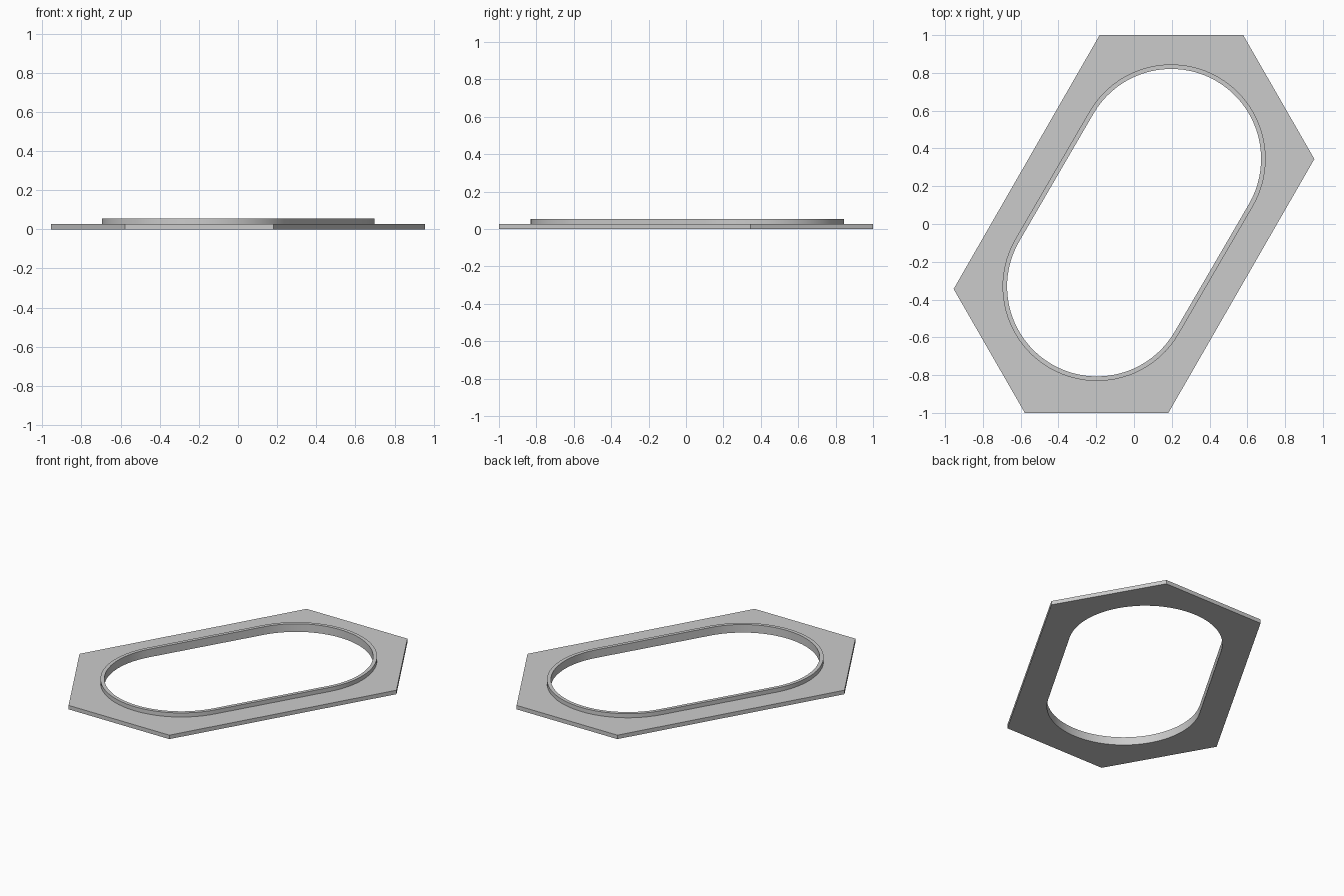
import bpy, bmesh, math

if "Cube" in bpy.data.objects:
    bpy.data.objects.remove(bpy.data.objects["Cube"])

PLATE_TOP, RIM_TOP = 0.027, 0.055
SLOT_R, WALL = 0.50, 0.024
CENTRES = [(0.197, 0.345), (-0.196, -0.331)]
HALF_HEX = [(0.578, 1.0), (-0.182, 1.0), (-0.955, -0.344)]
HEX = HALF_HEX + [(-x, -y) for x, y in HALF_HEX]
ARC_STEPS = 40


def slot(radius):
    """Outline of a round-ended slot tilted 60 degrees."""
    pts = []
    for i, (cx, cy) in enumerate(CENTRES):
        for k in range(ARC_STEPS + 1):
            a = math.radians(-30 + 180 * i + 180 * k / ARC_STEPS)
            pts.append((cx + radius * math.cos(a), cy + radius * math.sin(a)))
    return pts


bm = bmesh.new()


def ring(points, z):
    verts = [bm.verts.new((x, y, z)) for x, y in points]
    for i, v in enumerate(verts):
        bm.edges.new((v, verts[(i + 1) % len(verts)]))
    return verts


def loop_edges(verts):
    return [bm.edges.get((v, verts[(i + 1) % len(verts)])) for i, v in enumerate(verts)]


def bridge(a, b):
    n = len(a)
    for i in range(n):
        j = (i + 1) % n
        bm.faces.new((a[i], a[j], b[j], b[i]))


# Outlines from the underside up to the rim
hex_low, hex_high = ring(HEX, 0), ring(HEX, PLATE_TOP)
hole_low = ring(slot(SLOT_R - WALL), 0)
hole_high = ring(slot(SLOT_R - WALL), RIM_TOP)
rim_low = ring(slot(SLOT_R), PLATE_TOP)
rim_high = ring(slot(SLOT_R), RIM_TOP)

# Plate sides, rim outer wall, rim top and hole wall
bridge(hex_low, hex_high)
bridge(rim_low, rim_high)
bridge(rim_high, hole_high)
bridge(hole_high, hole_low)

# Flat plate faces around the slot
for outer, inner in ((hex_high, rim_low), (hex_low, hole_low)):
    bmesh.ops.triangle_fill(bm, use_beauty=True, use_dissolve=False,
                            edges=loop_edges(outer) + loop_edges(inner))
bmesh.ops.recalc_face_normals(bm, faces=bm.faces[:])

mesh = bpy.data.meshes.new("slotted_plate")
bm.to_mesh(mesh)
bm.free()
plate = bpy.data.objects.new("slotted_plate", mesh)
bpy.context.collection.objects.link(plate)

grey = bpy.data.materials.new("grey")
grey.diffuse_color = (0.6, 0.6, 0.6, 1)
grey.use_nodes = True
grey.node_tree.nodes["Principled BSDF"].inputs["Base Color"].default_value = grey.diffuse_color
mesh.materials.append(grey)

# Smooth slot walls, crisp edges
bpy.context.view_layer.objects.active = plate
plate.select_set(True)
bpy.ops.object.shade_smooth_by_angle(angle=math.radians(30))
